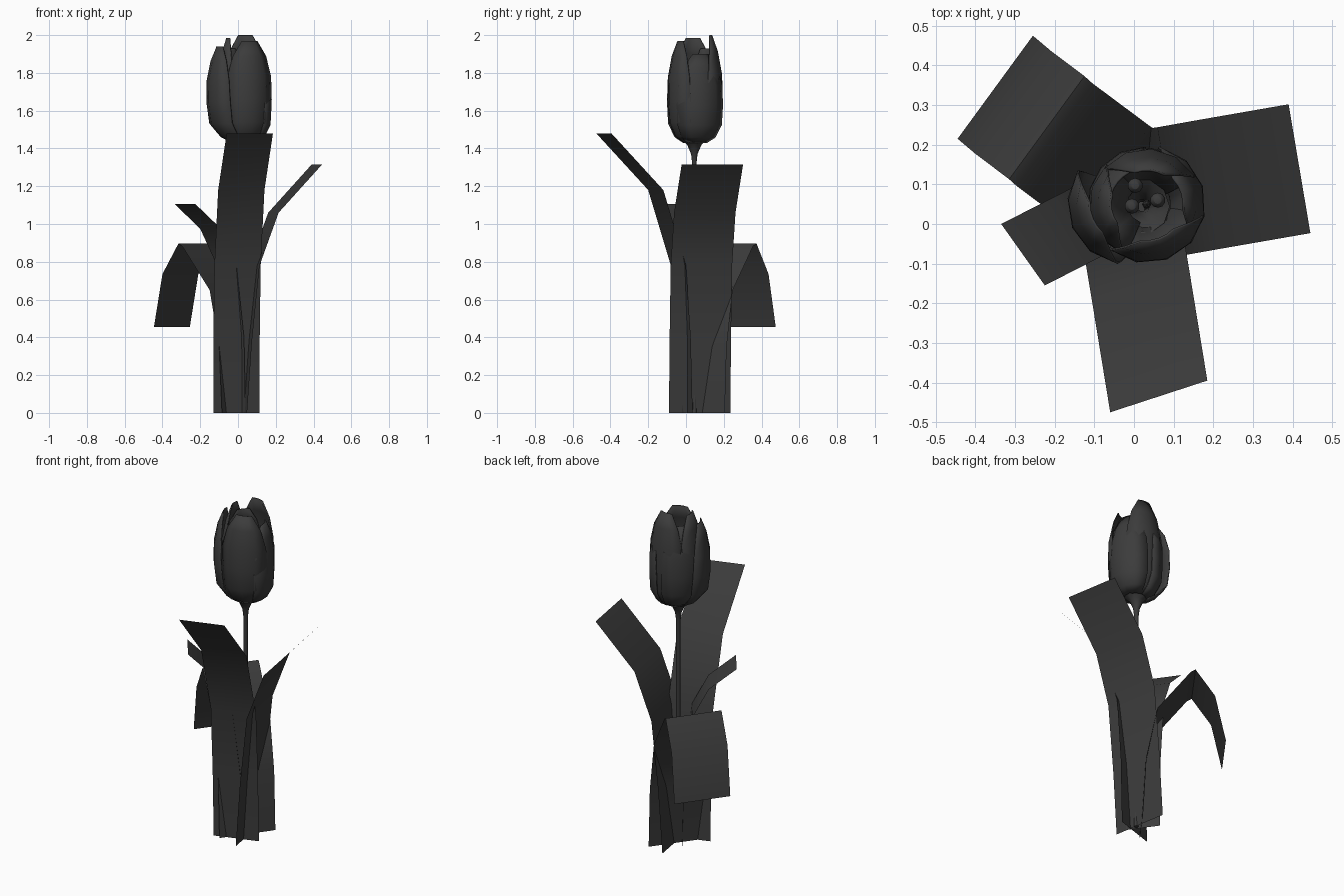
import bpy, math

if "Cube" in bpy.data.objects:
    bpy.data.objects.remove(bpy.data.objects["Cube"])

CX, CY = 0.032, 0.05     # flower axis
SX, SY = 0.02, 0.044     # stem axis

# Dark grey for the whole plant
dark = bpy.data.materials.new("dark_grey")
dark.diffuse_color = (0.045, 0.045, 0.045, 1)
dark.use_nodes = True
dark.node_tree.nodes["Principled BSDF"].inputs["Base Color"].default_value = dark.diffuse_color


def make(name, verts, faces, angle=40):
    me = bpy.data.meshes.new(name)
    me.from_pydata(verts, [], faces)
    me.update()
    me.materials.append(dark)
    ob = bpy.data.objects.new(name, me)
    bpy.context.collection.objects.link(ob)
    bpy.ops.object.select_all(action='DESELECT')
    bpy.context.view_layer.objects.active = ob
    ob.select_set(True)
    bpy.ops.object.shade_smooth_by_angle(angle=math.radians(angle))
    return ob


def grid_faces(rows, cols, wrap=False):
    n = cols if wrap else cols - 1
    return [(r * cols + c, r * cols + (c + 1) % cols,
             (r + 1) * cols + (c + 1) % cols, (r + 1) * cols + c)
            for r in range(rows - 1) for c in range(n)]


# Leaf: a straight strip edge a-b swept along (dx, dy, z) offsets
def leaf(name, a, b, path):
    verts = [(p[0] + dx, p[1] + dy, z) for dx, dy, z in path for p in (a, b)]
    make(name, verts, grid_faces(len(path), 2), 85)


leaf("front_leaf", (-0.13, -0.045), (0.115, 0.035),
     [(0, 0, 0), (0, -0.01, 0.4), (0.005, -0.035, 0.78),
      (0.025, -0.155, 1.18), (0.07, -0.43, 1.48)])
leaf("right_leaf", (0.048, -0.09), (-0.007, 0.235),
     [(0, 0, 0), (0.026, 0.003, 0.38), (0.066, 0.009, 0.78),
      (0.167, 0.027, 1.06), (0.397, 0.067, 1.315)])
leaf("drooping_back_leaf", (-0.085, -0.055), (0.105, 0.205),
     [(0, 0, 0), (-0.015, 0.01, 0.35), (-0.065, 0.042, 0.65),
      (-0.21, 0.15, 0.882), (-0.23, 0.168, 0.897),
      (-0.315, 0.232, 0.735), (-0.36, 0.27, 0.455)])
leaf("left_leaf", (-0.07, 0.135), (0.04, -0.02),
     [(0, 0, 0), (-0.008, -0.004, 0.4), (-0.05, -0.025, 0.8),
      (-0.13, -0.066, 0.975), (-0.265, -0.135, 1.105)])


# Revolved profile of (radius, z)
def lathe(name, profile, x, y, sides):
    verts = [(x + r * math.cos(2 * math.pi * i / sides),
              y + r * math.sin(2 * math.pi * i / sides), z)
             for r, z in profile for i in range(sides)]
    return make(name, verts, grid_faces(len(profile), sides, True))


# Stem flaring into the flower base
lathe("stem", [(0.0, 0.0), (0.012, 0.0), (0.012, 1.32), (0.018, 1.37),
               (0.04, 1.42), (0.07, 1.445)], SX, SY, 10)

# Petals: curved shells (t, radius, half angle), rounding off at the tip
SHELL = [(0, 0.06, 60), (0.06, 0.105, 60), (0.2, 0.139, 60),
         (0.42, 0.145, 60), (0.65, 0.143, 57), (0.85, 0.122, 48),
         (1.0, 0.092, 27)]


def petal(name, azimuth, top, grow, shift=0.0, width=1.0):
    az = math.radians(azimuth)
    verts = []
    for t, r, half in SHELL:
        for k in (-1, -0.5, 0, 0.5, 1):
            a = az + math.radians(half * k * width)
            s = min(1, t * 4) * shift      # outward shift towards -x
            verts.append((CX + (r + grow) * math.cos(a) - s,
                          CY + (r + grow) * math.sin(a),
                          1.43 + t * (top - 1.43)))
    ob = make(name, verts, grid_faces(len(SHELL), 5))
    mod = ob.modifiers.new("thickness", 'SOLIDIFY')
    mod.thickness = 0.006
    mod.offset = -1


for i, (az, top, grow, shift, width) in enumerate([
        (85, 2.0, -0.003, 0, 0.95), (190, 1.985, -0.008, 0.01, 1),
        (290, 1.97, 0.004, 0, 1), (140, 1.93, 0, 0.005, 0.85),
        (203, 1.94, 0.008, 0.047, 0.95), (18, 1.90, 0.004, 0.0, 1)]):
    petal(f"petal_{i + 1}", az, top, grow, shift, width)

# Stamens with round tips and a central pistil
for i, (x, y) in enumerate([(0.003, 0.097), (0.06, 0.06), (-0.005, 0.045)]):
    lathe(f"stamen_{i + 1}", [(0.004, 1.45), (0.004, 1.68)], x, y, 6)
    bpy.ops.mesh.primitive_uv_sphere_add(segments=10, ring_count=6, radius=0.019,
                                         location=(x, y, 1.69))
    bpy.context.object.name = f"stamen_tip_{i + 1}"
    bpy.context.object.data.materials.append(dark)
    bpy.ops.object.shade_smooth_by_angle()
lathe("pistil", [(0.012, 1.45), (0.009, 1.6), (0.0, 1.61)], CX, CY, 6)
